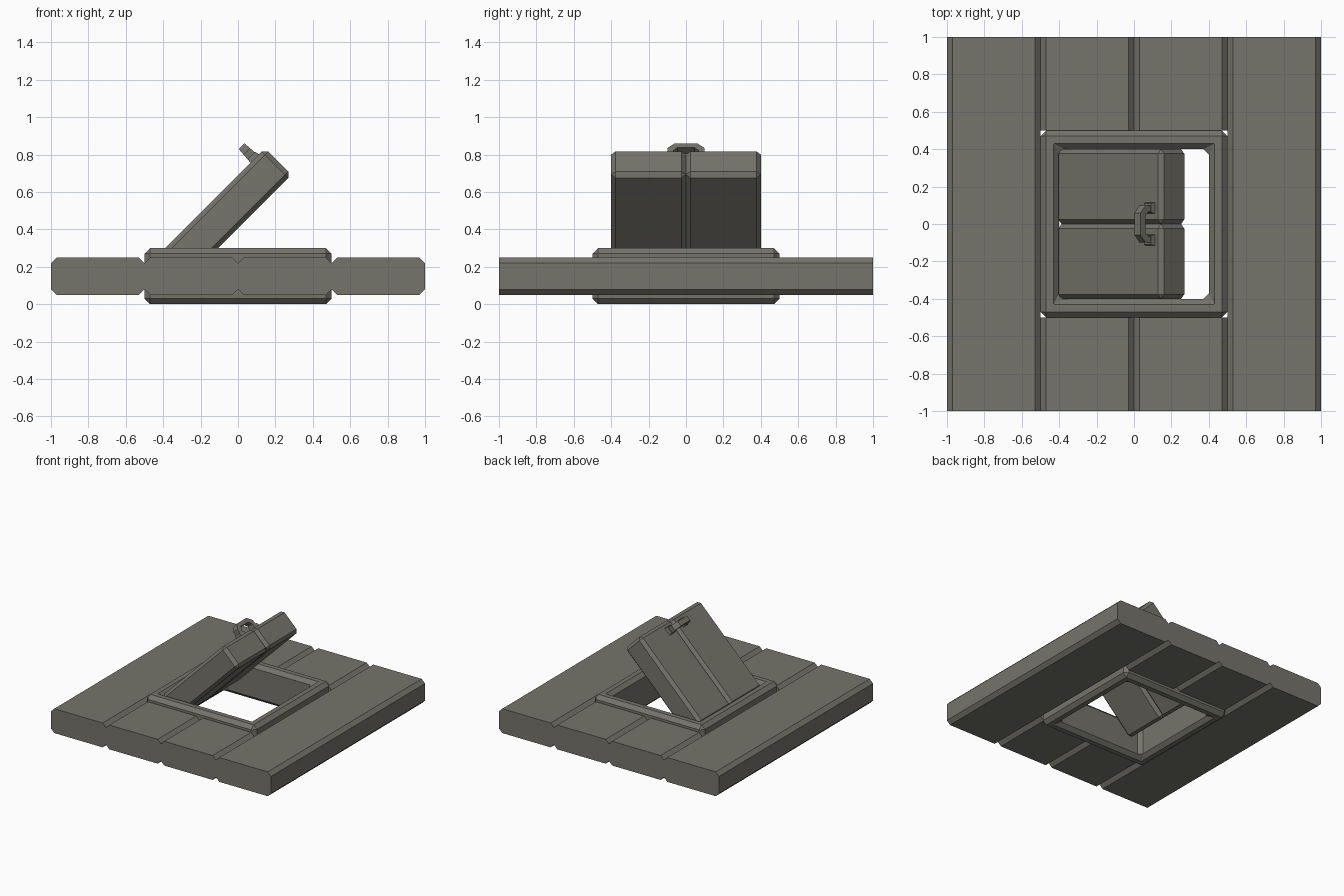
import bpy, bmesh, math
from mathutils import Matrix, Vector

if "Cube" in bpy.data.objects:
    bpy.data.objects.remove(bpy.data.objects["Cube"])

# Dark weathered wood colour
wood = bpy.data.materials.new("dark_wood")
wood.diffuse_color = (0.18, 0.176, 0.147, 1)
wood.use_nodes = True
wood.node_tree.nodes["Principled BSDF"].inputs["Base Color"].default_value = wood.diffuse_color


def finish(name, bm, matrix=None):
    bmesh.ops.recalc_face_normals(bm, faces=bm.faces[:])
    mesh = bpy.data.meshes.new(name)
    bm.to_mesh(mesh)
    bm.free()
    mesh.materials.append(wood)
    ob = bpy.data.objects.new(name, mesh)
    bpy.context.collection.objects.link(ob)
    if matrix:
        ob.matrix_world = matrix
    return ob


def chamfer(bm, width, edges=None):
    bm.normal_update()
    if edges is None:
        edges = [e for e in bm.edges if e.calc_face_angle(0) > 0.3]
    bmesh.ops.bevel(bm, geom=edges, offset=width, segments=1, affect='EDGES',
                    profile=0.5, clamp_overlap=True)


def box(lo, hi):
    bm = bmesh.new()
    lo, hi = Vector(lo), Vector(hi)
    bmesh.ops.create_cube(bm, size=1, matrix=Matrix.Translation((lo + hi) / 2)
                          @ Matrix.Diagonal((*(hi - lo), 1)))
    return bm


# Floor planks, chamfered along their length only
def plank(name, x0, x1, y0, y1):
    bm = box((x0, y0, 0.05), (x1, y1, 0.25))
    long_edges = [e for e in bm.edges
                  if abs(e.verts[0].co.y - e.verts[1].co.y) > 0.01]
    chamfer(bm, 0.03, long_edges)
    finish(name, bm)


plank("floor_plank_left", -1, -0.5, -1, 1)
plank("floor_plank_right", 0.5, 1, -1, 1)
for side, x in (("left", -0.5), ("right", 0)):
    plank("short_plank_front_" + side, x, x + 0.5, -1, -0.5)
    plank("short_plank_back_" + side, x, x + 0.5, 0.5, 1)

# Hatch frame: mitred square ring, all edges chamfered
bm = bmesh.new()
corners = [(-1, -1), (1, -1), (1, 1), (-1, 1)]
section = [(0.5, 0), (0.5, 0.3), (0.4, 0.3), (0.4, 0)]
rings = [[bm.verts.new((cx * r, cy * r, z)) for r, z in section] for cx, cy in corners]
for i in range(4):
    a, b = rings[i], rings[(i + 1) % 4]
    for j in range(4):
        k = (j + 1) % 4
        bm.faces.new((a[j], b[j], b[k], a[k]))
bmesh.ops.recalc_face_normals(bm, faces=bm.faces[:])
chamfer(bm, 0.03)
finish("hatch_frame", bm)

# Trapdoor, propped open at 45 degrees (local x along door, z off its face)
tilt = Matrix.Rotation(math.radians(-45), 4, 'Y')
for name, y in (("trapdoor_plank_front", -0.4), ("trapdoor_plank_back", 0)):
    bm = box((-0.108, y, 0.288), (0.692, y + 0.4, 0.488))
    chamfer(bm, 0.024)
    finish(name, bm, tilt)

# Handle bar: arched profile extruded along the door, slightly wider at its base
half = [(0.1, 0.488), (0.1, 0.545), (0.06, 0.584)]
inner = [(0.045, 0.55), (0.068, 0.526), (0.068, 0.488)]
arch = half + [(-y, z) for y, z in half[::-1]]
arch += [(-y, z) for y, z in inner[::-1]] + inner
bm = bmesh.new()
face = bm.faces.new([bm.verts.new((0.586, y, z)) for y, z in arch])
ext = bmesh.ops.extrude_face_region(bm, geom=[face])
bmesh.ops.translate(bm, vec=(0.05, 0, 0),
                    verts=[v for v in ext["geom"] if isinstance(v, bmesh.types.BMVert)])
for v in bm.verts:
    v.co.x = 0.611 + (v.co.x - 0.611) * (1.15 - 3 * (v.co.z - 0.488))
finish("handle_bar", bm, tilt)

# Handle feet: tapered pads
for name, y in (("handle_foot_front", -0.086), ("handle_foot_back", 0.086)):
    bm = box((0.58, y - 0.032, 0.48), (0.648, y + 0.032, 0.512))
    for v in bm.verts:
        if v.co.z > 0.5:
            v.co.x = 0.614 + (v.co.x - 0.614) * 0.8
            v.co.y = y + (v.co.y - y) * 0.75
    finish(name, bm, tilt)
